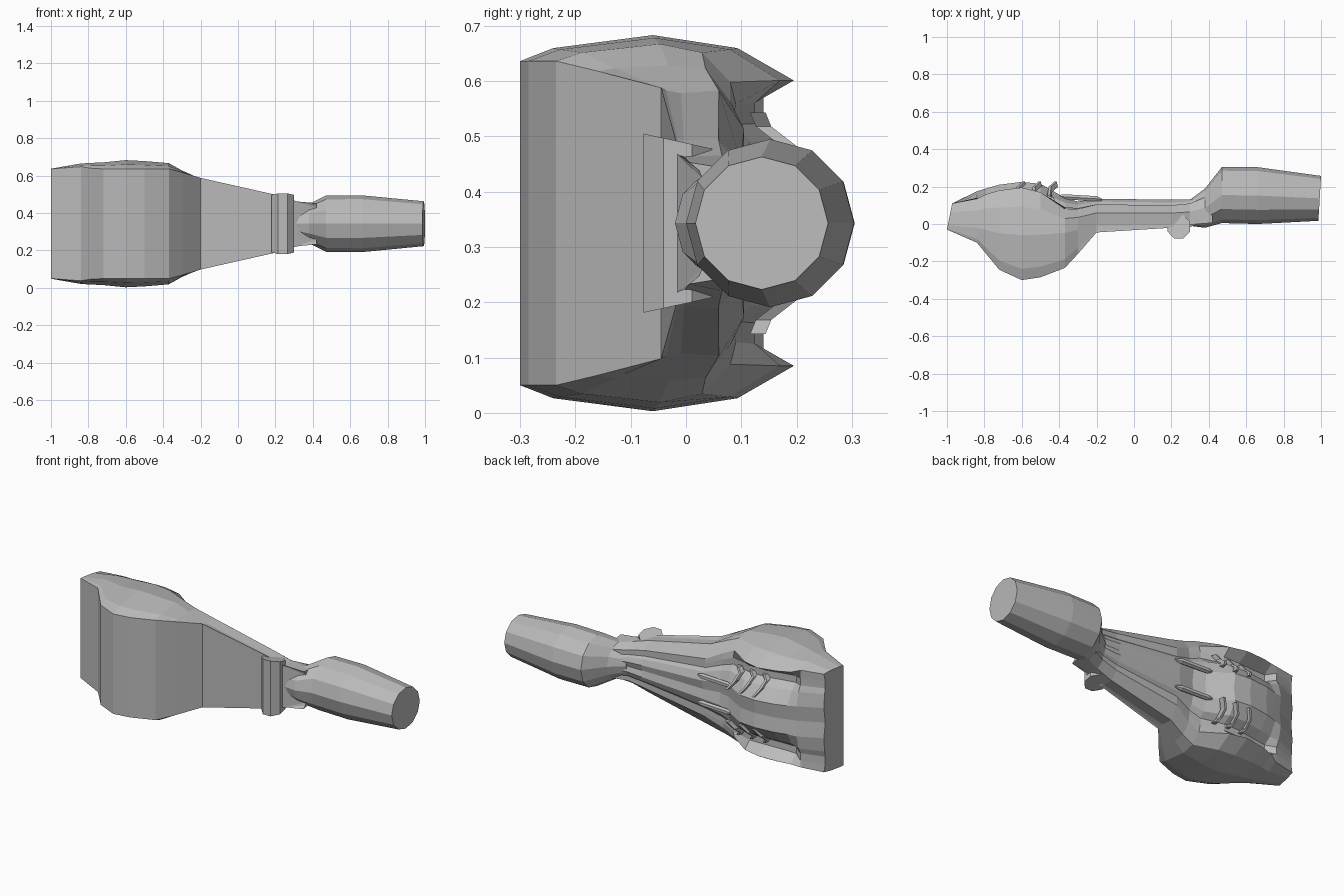
import bpy, bmesh, math

cube = bpy.data.objects.get("Cube")
if cube:
    bpy.data.objects.remove(cube, do_unlink=True)

MID = 0.343  # height of the mirror plane

grey = bpy.data.materials.new("plain_grey")
grey.use_nodes = True
grey.diffuse_color = (0.5, 0.5, 0.5, 1)
grey.node_tree.nodes["Principled BSDF"].inputs["Base Color"].default_value = grey.diffuse_color


def loft(name, rings, closed_caps=True):
    """Skin a list of equal-length rings of points into one closed mesh."""
    bm = bmesh.new()
    loops = [[bm.verts.new(p) for p in ring] for ring in rings]
    n = len(loops[0])
    for a, b in zip(loops, loops[1:]):
        for i in range(n):
            j = (i + 1) % n
            bm.faces.new((a[i], a[j], b[j], b[i]))
    if closed_caps:
        bm.faces.new(loops[0])
        bm.faces.new(loops[-1][::-1])
    bmesh.ops.recalc_face_normals(bm, faces=bm.faces[:])
    mesh = bpy.data.meshes.new(name)
    bm.to_mesh(mesh)
    bm.free()
    mesh.materials.append(grey)
    obj = bpy.data.objects.new(name, mesh)
    bpy.context.collection.objects.link(obj)
    return obj


def body_ring(x, front_y, front_h, side_h, ridge_y, ridge_h, channel_y, crest_y):
    """One cross-section of the body, mirrored above and below the middle."""
    wide = ridge_h / 0.258
    side_y = front_y * 0.2
    edge_h = (front_h + side_h) / 2
    half = [
        (front_h, front_y),
        (edge_h, front_y * 0.8),
        (side_h, side_y),
        (max(edge_h, ridge_h), side_y * 0.4 + ridge_y * 0.6),
        (ridge_h, ridge_y),
        (ridge_h - 0.04 * wide, channel_y),
        (0.18 * wide, channel_y),
        (0.15 * wide, (channel_y + crest_y) / 2),
        (0.08 * wide, crest_y),
    ]
    pts = half + [(0, crest_y - 0.01)] + [(-h, y) for h, y in reversed(half)]
    # the wide end leans back slightly
    lean = 0.2 if x < -0.9 else 0
    return [(x + max(0, y - front_y) * lean, y, MID + h) for h, y in pts]


# Head and tapering neck:
# x, front y, front half height, side half height, ridge y, ridge half height, channel y, crest y
stations = [
    (-1.0, -0.03, 0.293, 0.295, 0.11, 0.288, 0.10, 0.11),
    (-0.84, -0.10, 0.305, 0.322, 0.135, 0.285, 0.14, 0.175),
    (-0.79, -0.16, 0.297, 0.325, 0.16, 0.27, 0.105, 0.19),
    (-0.72, -0.245, 0.293, 0.328, 0.18, 0.265, 0.11, 0.21),
    (-0.6, -0.30, 0.293, 0.34, 0.195, 0.258, 0.125, 0.225),
    (-0.5, -0.285, 0.293, 0.335, 0.17, 0.258, 0.125, 0.215),
    (-0.37, -0.235, 0.293, 0.324, 0.08, 0.255, 0.09, 0.14),
    (-0.3, -0.16, 0.275, 0.285, 0.08, 0.22, 0.085, 0.12),
    (-0.2, -0.045, 0.245, 0.235, 0.105, 0.17, 0.105, 0.135),
    (0.2, -0.02, 0.155, 0.15, 0.10, 0.11, 0.10, 0.13),
    (0.3, -0.015, 0.125, 0.12, 0.11, 0.09, 0.11, 0.13),
    (0.42, 0.03, 0.08, 0.11, 0.16, 0.08, 0.16, 0.18),
]
loft("head_and_neck", [body_ring(*s) for s in stations])

# Twelve-sided handle: x, centre y, radius
handle = []
for x, cy, r in [(0.3, 0.06, 0.07), (0.38, 0.085, 0.105), (0.47, 0.155, 0.15),
                 (0.66, 0.152, 0.152), (0.993, 0.137, 0.12)]:
    tilt = 0.06 if x > 0.9 else 0
    ring = []
    for i in range(12):
        a = math.tau * i / 12
        ring.append((x + tilt * r * math.cos(a), cy + r * math.cos(a), MID + r * math.sin(a)))
    handle.append(ring)
loft("handle", handle)

# Upright catch across the front of the neck, its ends sloping to the back
catch = []
for side in (-1, 1):
    ring = []
    for i in range(8):
        a = math.tau * (i + 0.5) / 8
        y = -0.015 + 0.067 * math.sin(a)
        ring.append((0.24 + 0.065 * math.cos(a), y, MID + side * (0.145 - 0.22 * y)))
    catch.append(ring)
loft("catch", catch)


def rib(name, path, width, depth):
    """Thin bar following a path of (x, y, height offset) on the back."""
    rings = []
    for x, y, h in path:
        rings.append([(x - width, y - depth, MID + h), (x - width / 2, y + depth, MID + h),
                      (x + width / 2, y + depth, MID + h), (x + width, y - depth, MID + h)])
    return loft(name, rings)


for side, label in ((1, "upper"), (-1, "lower")):
    # Three bent vent ribs over the slope beside the crest
    for k in range(3):
        x = -0.62 + 0.085 * k
        path = [(x + 0.03, 0.213, 0.095), (x, 0.185, 0.14), (x - 0.005, 0.14, 0.175),
                (x + 0.015, 0.13, 0.2)]
        rib(f"{label}_vent_{k + 1}", [(px, py, side * h) for px, py, h in path], 0.013, 0.014)
    # Long slim rib running from the head on to the neck
    slim = []
    for x, y, r in [(-0.4, 0.15, 0.006), (-0.37, 0.145, 0.016), (-0.2, 0.135, 0.016), (-0.17, 0.13, 0.006)]:
        slim.append([(x, y + r * math.sin(a), MID + side * 0.08 + r * math.cos(a))
                     for a in (math.tau * i / 6 for i in range(6))])
    loft(f"{label}_long_rib", slim)
